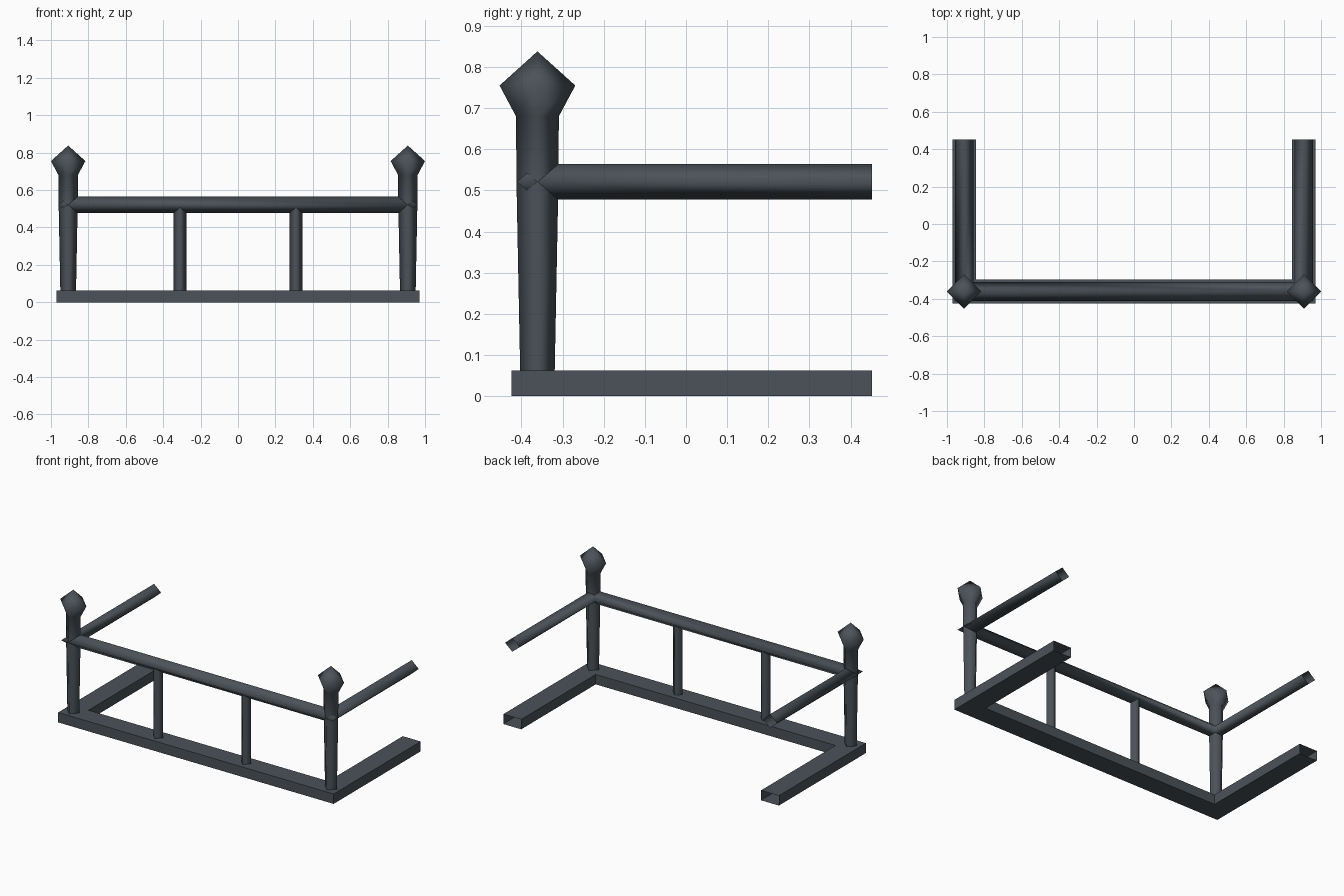
import bpy
import bmesh
from math import cos, sin, pi

cube = bpy.data.objects.get("Cube")
if cube:
    bpy.data.objects.remove(cube, do_unlink=True)

# Main dimensions
POST_X, POST_Y, BACK_Y = 0.908, -0.361, 0.452
BASE_TOP, RAIL_Z = 0.063, 0.521

iron = bpy.data.materials.new("dark slate iron")
colour = (0.07, 0.085, 0.1, 1.0)
iron.diffuse_color = colour
iron.use_nodes = True
iron.node_tree.nodes["Principled BSDF"].inputs["Base Color"].default_value = colour


def finish(name, bm, smooth):
    bmesh.ops.recalc_face_normals(bm, faces=bm.faces[:])
    mesh = bpy.data.meshes.new(name)
    for face in bm.faces:
        face.smooth = smooth
    bm.to_mesh(mesh)
    bm.free()
    mesh.materials.append(iron)
    obj = bpy.data.objects.new(name, mesh)
    bpy.context.scene.collection.objects.link(obj)
    return obj


def bridge(bm, a, b):
    n = len(a)
    for i in range(n):
        j = (i + 1) % n
        bm.faces.new((a[i], a[j], b[j], b[i]))


def u_sweep(name, section, smooth):
    """Sweep an (inward offset, height) section round a mitred U, ends open."""
    bm = bmesh.new()
    rings = []
    for side, at_back in ((-1, True), (-1, False), (1, False), (1, True)):
        rings.append([bm.verts.new((side * (POST_X - d),
                                    BACK_Y if at_back else POST_Y + d, z))
                      for d, z in section])
    for a, b in zip(rings, rings[1:]):
        bridge(bm, a, b)
    return finish(name, bm, smooth)


def diamond_post(name, x, profile, tip=None):
    """Four-sided upright from (radius, height) pairs, with an optional apex."""
    bm = bmesh.new()
    rings = [[bm.verts.new((x + r * cos(k * pi / 2), POST_Y + r * sin(k * pi / 2), z))
              for k in range(4)] for r, z in profile]
    for a, b in zip(rings, rings[1:]):
        bridge(bm, a, b)
    if tip:
        apex = bm.verts.new((x, POST_Y, tip))
        top = rings[-1]
        for k in range(4):
            bm.faces.new((top[k], top[(k + 1) % 4], apex))
    return finish(name, bm, True)


# Hollow box-section base
W = 0.063
u_sweep("base_frame", [(-W, 0), (W, 0), (W, BASE_TOP), (-W, BASE_TOP)], False)

# Diamond-section handrail
RW, RH = 0.05, 0.0435
u_sweep("handrail", [(-RW, RAIL_Z), (0, RAIL_Z - RH), (RW, RAIL_Z), (0, RAIL_Z + RH)], True)

# Corner posts with pointed finials, and slim balusters
for side, label in ((1, "left"), (-1, "right")):
    diamond_post(label + "_corner_post", side * POST_X,
                 [(0.042, BASE_TOP), (0.051, RAIL_Z), (0.052, 0.68), (0.092, 0.755)], 0.838)
    diamond_post(label + "_baluster", side * 0.31,
                 [(0.034, BASE_TOP), (0.034, RAIL_Z)])
